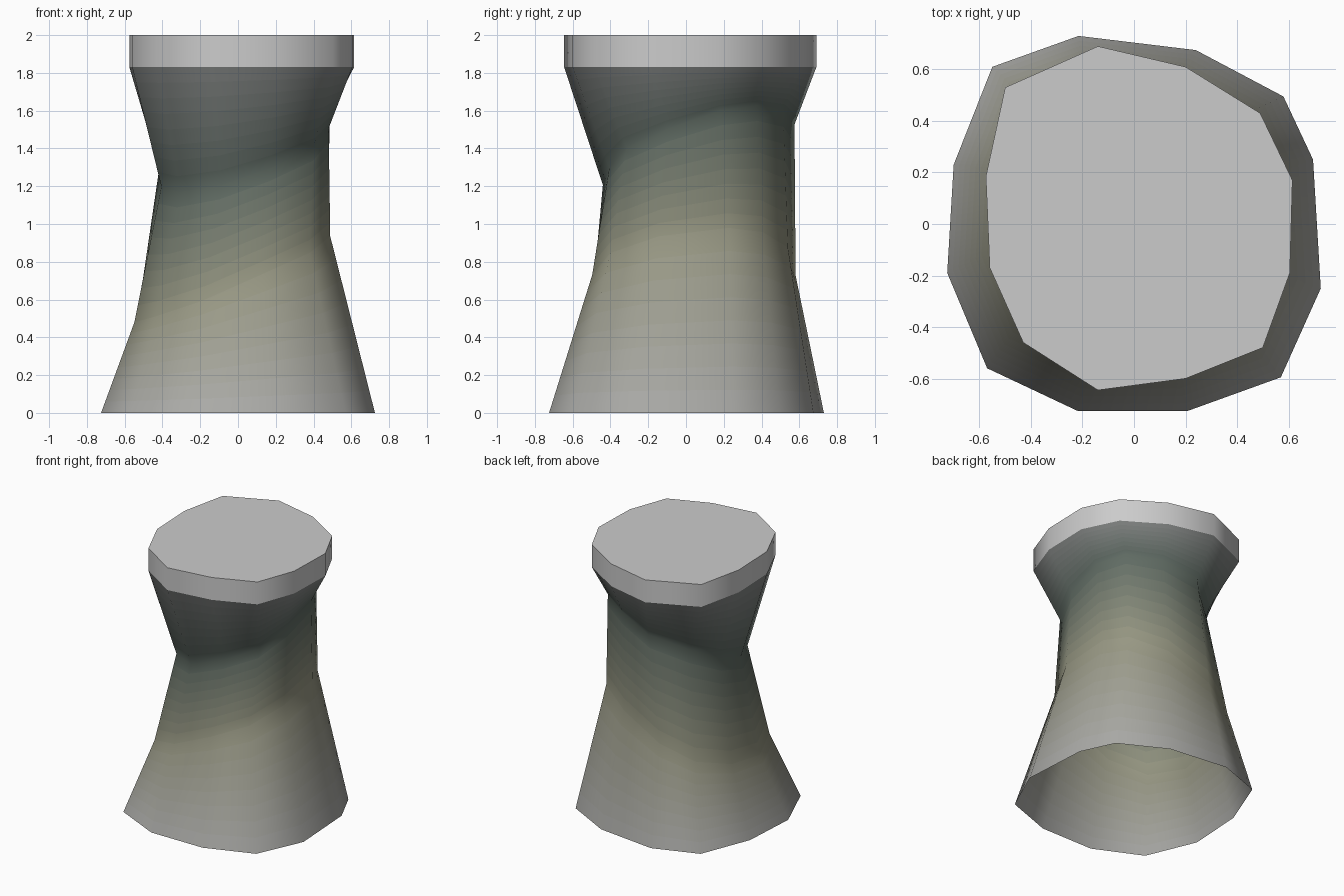
import bpy, bmesh, math

if "Cube" in bpy.data.objects:
    bpy.data.objects.remove(bpy.data.objects["Cube"])

# Irregular twelve-sided outlines of the top, the waist and the base
TOP = [(-.14, .69), (-.50, .53), (-.575, .185), (-.56, -.17), (-.43, -.46), (-.14, -.645),
       (.20, -.60), (.50, -.48), (.605, -.19), (.615, .17), (.49, .43), (.20, .61)]
WAIST = TOP[:1] + [(-.43, .46)] + TOP[2:]
BASE = [(-.215, .73), (-.55, .61), (-.70, .23), (-.725, -.19), (-.57, -.56), (-.22, -.725),
        (.21, -.725), (.57, -.595), (.725, -.25), (.695, .25), (.58, .495), (.24, .675)]
STEPS = 8


def ring(outline, sx=1, sy=1, cx=0, cy=0, z=0, tilt=0, heading=0):
    """Scaled, shifted outline whose height rises towards a heading."""
    pts = []
    for x, y in outline:
        a = math.atan2(y, x) - math.radians(heading)
        pts.append((x * sx + cx, y * sy + cy, z + tilt * math.cos(a)))
    return pts


def mix(a, b, t):
    return tuple(p + (q - p) * t for p, q in zip(a, b))


def band_material(shade):
    """Material from a shade relative to plain grey."""
    mat = bpy.data.materials.new("trunk_band")
    mat.diffuse_color = tuple(.8 * c ** 2.2 for c in shade) + (1,)
    mat.use_nodes = True
    mat.node_tree.nodes["Principled BSDF"].inputs["Base Color"].default_value = mat.diffuse_color
    return mat


def loft(name, rings, shades=None, cap=False):
    mats = []
    if shades:
        # Split each section into thin bands that fade between the ring shades
        fine = [rings[0]]
        for k in range(len(rings) - 1):
            for s in range(STEPS):
                fine.append([mix(p, q, (s + 1) / STEPS) for p, q in zip(rings[k], rings[k + 1])])
                mats.append(band_material(mix(shades[k], shades[k + 1], (s + .5) / STEPS)))
        rings = fine
    bm = bmesh.new()
    loops = [[bm.verts.new(p) for p in r] for r in rings]
    n = len(loops[0])
    for k, (lo, hi) in enumerate(zip(loops, loops[1:])):
        for i in range(n):
            j = (i + 1) % n
            f = bm.faces.new((lo[i], lo[j], hi[j], hi[i]))
            f.material_index = k if mats else 0
    if cap:
        bm.faces.new(loops[-1])
    for f in bm.faces:
        f.smooth = True
    me = bpy.data.meshes.new(name)
    bm.to_mesh(me)
    bm.free()
    for m in mats:
        me.materials.append(m)
    ob = bpy.data.objects.new(name, me)
    bpy.context.collection.objects.link(ob)
    return ob


# Flared trunk, open below, with a dark green waist leaning up to the back right
loft("trunk", [
    ring(BASE),
    ring(BASE, .715, .74, -.03, .04, .73, .25, 16),
    ring(WAIST, .76, .76, .02, .05, 1.40, .23, 45),
    ring(TOP, z=1.83),
], shades=[(.74, .74, .73), (.65, .65, .56), (.40, .45, .42), (.57, .58, .575)])

# Slab rim with a flat top
slab = loft("top_slab", [ring(TOP, z=1.83), ring(TOP, z=2)], cap=True)
bpy.context.view_layer.objects.active = slab
slab.select_set(True)
bpy.ops.object.shade_smooth_by_angle(angle=math.radians(65))
